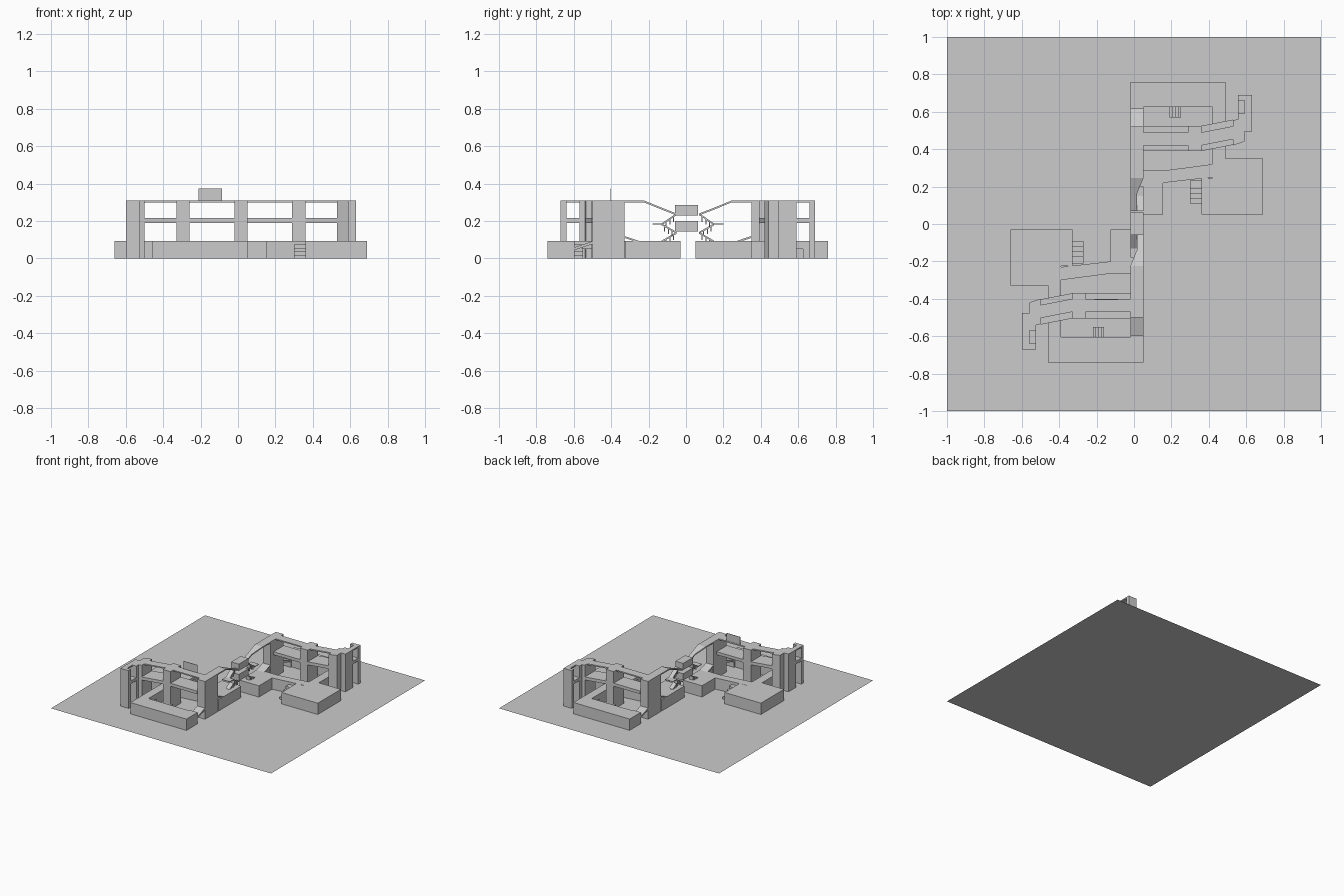
import bpy, bmesh
from mathutils import Matrix, Vector

if "Cube" in bpy.data.objects:
    bpy.data.objects.remove(bpy.data.objects["Cube"])

CX, CY = 0.015, 0.01            # centre of the half-turn symmetry
TURN = (Matrix.Translation((CX, CY, 0)) @ Matrix.Rotation(3.14159265, 4, 'Z')
        @ Matrix.Translation((-CX, -CY, 0)))


def extrude(name, points, offset, twin=True):
    """Solid from a planar outline; optionally repeated by the half turn."""
    bm = bmesh.new()
    face = bm.faces.new([bm.verts.new(p) for p in points])
    res = bmesh.ops.extrude_face_region(bm, geom=[face])
    moved = [g for g in res['geom'] if isinstance(g, bmesh.types.BMVert)]
    bmesh.ops.translate(bm, verts=moved, vec=Vector(offset))
    bmesh.ops.recalc_face_normals(bm, faces=bm.faces)
    me = bpy.data.meshes.new(name)
    bm.to_mesh(me)
    bm.free()
    for i in range(2 if twin else 1):
        ob = bpy.data.objects.new(name + ("_opposite" if i else ""), me)
        bpy.context.collection.objects.link(ob)
        if i:
            ob.matrix_world = TURN


def plan(name, pts, z0, z1, twin=True):
    extrude(name, [(x, y, z0) for x, y in pts], (0, 0, z1 - z0), twin)


def box(name, x0, x1, y0, y1, z0, z1, twin=True):
    plan(name, [(x0, y0), (x1, y0), (x1, y1), (x0, y1)], z0, z1, twin)


def side(name, pts, x0, x1):
    """Outline in (y, z) pushed along x."""
    extrude(name, [(x0, y, z) for y, z in pts], (x1 - x0, 0, 0))


def slab(name, a, b, x0, x1, t=0.01):
    """Sloping slab between two (y, z) points."""
    side(name, [a, b, (b[0], b[1] - t), (a[0], a[1] - t)], x0, x1)


# ground sheet
bpy.ops.mesh.primitive_plane_add(size=2)
bpy.context.object.name = "ground_sheet"

# low platforms, one storey high
L = 0.093
plan("platform_back", [(-0.02, 0.615), (0.05, 0.615), (0.05, 0.625), (0.49, 0.625),
                       (0.49, 0.76), (-0.02, 0.76)], 0, L)
box("platform_arm_bridge", 0.42, 0.49, 0.52, 0.625, 0.05, L)
box("platform_arm", 0.42, 0.49, 0.35, 0.52, 0, L)
plan("platform_yard", [(0.36, 0.05), (0.69, 0.05), (0.69, 0.35), (0.42, 0.35),
                       (0.42, 0.11), (0.36, 0.11)], 0, L)
plan("platform_band", [(-0.02, 0.05), (0.155, 0.05), (0.155, 0.22), (0.42, 0.25),
                       (0.42, 0.32), (0.155, 0.285), (0.05, 0.285), (0.05, 0.345),
                       (-0.02, 0.345)], 0, L)

# entrance slope beside the tower
slab("entrance_slope", (0.515, L), (0.615, 0.06), -0.02, 0.05, 0.015)

# stairs up to the platforms
for i in range(4):
    h = L * (i + 1) / 5
    box("yard_step", 0.30, 0.36, 0.11 + 0.027 * i, 0.232, 0, h)
    box("court_step", 0.19 + 0.015 * i, 0.25, 0.57, 0.625, 0, h)
box("yard_landing", 0.36, 0.42, 0.11, 0.245, 0.07, L)

# tower and pillars
TOP = 0.31
box("tower", -0.02, 0.05, 0.35, 0.52, 0, TOP)
box("middle_pillar", 0.29, 0.36, 0.39, 0.525, 0, TOP)
plan("corner_pillar", [(0.53, 0.42), (0.59, 0.44), (0.59, 0.495), (0.63, 0.495),
                       (0.63, 0.59), (0.555, 0.59), (0.555, 0.56), (0.53, 0.555)], 0, TOP)
box("end_pillar", 0.555, 0.63, 0.66, 0.69, 0, TOP)

# upper walkway floor and narrower roof, bending at the middle pillar
for name, y0, y1, z0, z1 in (("walkway_floor", 0.39, 0.525, 0.19, 0.215),
                             ("walkway_roof", 0.42, 0.49, 0.30, TOP)):
    box(name, 0.05, 0.29, y0, y1, z0, z1)
    plan(name + "_bend", [(0.36, y0), (0.53, y0 + 0.033), (0.53, y1 + 0.033), (0.36, y1)], z0, z1)
box("end_floor", 0.555, 0.63, 0.59, 0.66, 0.19, 0.215)
box("end_roof", 0.59, 0.63, 0.59, 0.66, 0.30, TOP)

# roof path narrowing as it drops towards the middle
box("roof_path", -0.02, 0.05, 0.245, 0.35, 0.30, TOP)
bend = [(-0.02, 0.245, TOP), (0.05, 0.245, TOP), (0.015, 0.16, 0.275), (-0.02, 0.16, 0.275)]
extrude("roof_path_taper", bend, (0, 0, -0.01))
slab("roof_path_end", (0.16, 0.275), (0.07, 0.24), -0.02, 0.015)
slab("tower_foot_ramp", (0.35, 0.12), (0.27, L), -0.02, 0.05)

# zigzag flights with hanging posts
zig = [(0.07, 0.242), (0.15, 0.187), (0.07, 0.142), (0.15, 0.095)]
for i in range(3):
    a, b = zig[i], zig[i + 1]
    x0, x1 = ((0.015, 0.05), (-0.02, 0.015))[i % 2]
    slab("zigzag_flight", a, b, x0, x1)
    for k in (0.2, 0.45, 0.7):
        y, z = a[0] + (b[0] - a[0]) * k, a[1] + (b[1] - a[1]) * k
        box("flight_post", x0, x1, y - 0.003, y + 0.003, z - 0.035, z - 0.003)
box("flight_landing", -0.02, 0.05, 0.145, 0.2, 0.182, 0.187)

# boxed bridges across the middle
for z0, z1 in ((0.145, 0.2), (0.23, 0.285)):
    box("middle_bridge", -0.02, 0.05, CY - 0.07, CY + 0.055, z0, z1, False)

# upright panel standing on one roof
box("roof_panel", -0.21, -0.085, -0.407, -0.403, TOP - 0.01, 0.373, False)
